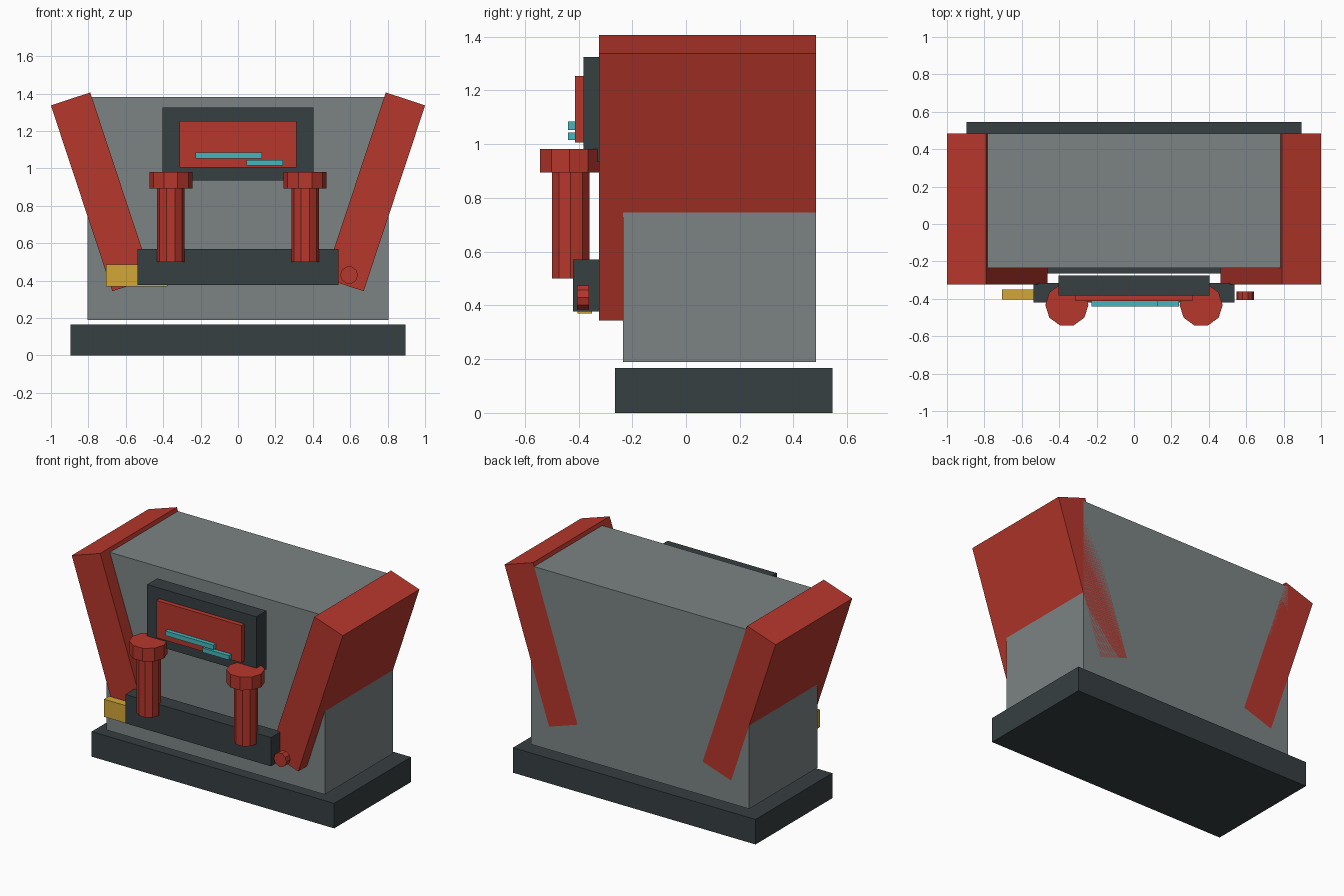
import bpy, bmesh
from math import radians, pi, cos, sin, atan2, hypot
from mathutils import Matrix

if "Cube" in bpy.data.objects:
    bpy.data.objects.remove(bpy.data.objects["Cube"])


def material(name, rgb):
    m = bpy.data.materials.new(name)
    m.diffuse_color = (*rgb, 1)
    m.use_nodes = True
    m.node_tree.nodes["Principled BSDF"].inputs["Base Color"].default_value = m.diffuse_color
    return m


RED = material("red_paint", (0.47, 0.038, 0.025))
DARK = material("dark_metal", (0.038, 0.05, 0.054))
GREY = material("grey_metal", (0.2, 0.23, 0.23))
CYAN = material("cyan_glow", (0.06, 0.47, 0.5))
YELLOW = material("yellow_paint", (0.65, 0.38, 0.04))


def finish(name, bm, mat):
    me = bpy.data.meshes.new(name)
    bm.to_mesh(me)
    bm.free()
    me.materials.append(mat)
    ob = bpy.data.objects.new(name, me)
    bpy.context.collection.objects.link(ob)
    return ob


def box(name, x, y, z, mat, tilt=0):
    """Box from (min, max) ranges, optionally tilted about y."""
    bm = bmesh.new()
    bmesh.ops.create_cube(bm, size=1)
    size = [b - a for a, b in (x, y, z)]
    mid = [(a + b) / 2 for a, b in (x, y, z)]
    bmesh.ops.transform(bm, verts=bm.verts, matrix=Matrix.Translation(mid)
                        @ Matrix.Rotation(tilt, 4, 'Y') @ Matrix.Diagonal((*size, 1)))
    return finish(name, bm, mat)


def cylinder(name, centre, r, length, mat, rot=Matrix()):
    """Ten-sided cylinder with corners on the x axis."""
    bm = bmesh.new()
    bmesh.ops.create_cone(bm, cap_ends=True, segments=10, radius1=r, radius2=r, depth=length,
                          matrix=Matrix.Translation(centre) @ rot @ Matrix.Rotation(pi / 2, 4, 'Z'))
    return finish(name, bm, mat)


# Base and main body
box("base", (-0.895, 0.895), (-0.264, 0.545), (0, 0.167), DARK)
box("body", (-0.805, 0.805), (-0.234, 0.484), (0.19, 1.382), GREY)

# Splayed side panels, bars and their caps
for s, side in ((-1, "left"), (1, "right")):
    cx, cz, w, h = s * 0.731, 0.875, 0.2215, 1.046
    box(side + "_side_panel", (cx - w / 2, cx + w / 2), (-0.324, 0.484),
        (cz - h / 2, cz + h / 2), RED, s * radians(18.3))
    cylinder(side + "_post", (s * 0.359, -0.429, 0.72), 0.0735, 0.44, RED)
    cylinder(side + "_post_cap", (s * 0.359, -0.433, 0.938), 0.1155, 0.088, RED)

# Display with frame, screen and light strips
box("display_frame", (-0.403, 0.403), (-0.382, -0.275), (0.935, 1.325), DARK)
box("display_screen", (-0.314, 0.314), (-0.413, -0.37), (1.006, 1.254), RED)
box("upper_light_strip", (-0.228, 0.127), (-0.44, -0.412), (1.053, 1.084), CYAN)
box("lower_light_strip", (0.045, 0.24), (-0.44, -0.412), (1.015, 1.044), CYAN)

# Front ledge with side block and knob
box("front_ledge", (-0.538, 0.538), (-0.42, -0.315), (0.378, 0.57), DARK)
box("side_block", (-0.706, -0.377), (-0.404, -0.35), (0.37, 0.487), YELLOW)
cylinder("side_knob", (0.594, -0.383, 0.43), 0.047, 0.044, RED, Matrix.Rotation(pi / 2, 4, 'X'))
